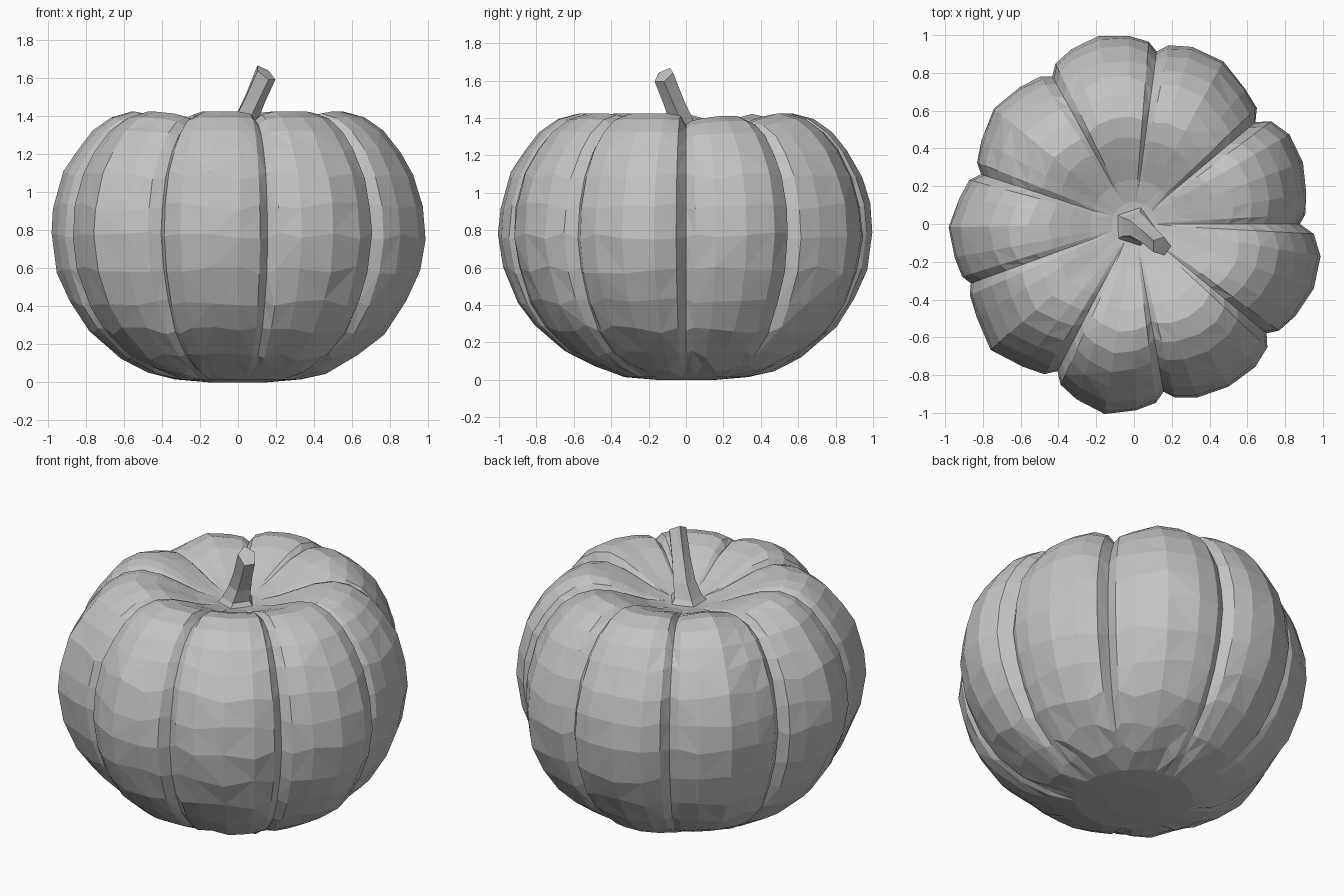
import bpy, bmesh, math, random

if "Cube" in bpy.data.objects:
    bpy.data.objects.remove(bpy.data.objects["Cube"])

random.seed(4)

grey = bpy.data.materials.new("plain_grey")
grey.diffuse_color = (0.55, 0.55, 0.55, 1)
grey.use_nodes = True
grey.node_tree.nodes["Principled BSDF"].inputs["Base Color"].default_value = grey.diffuse_color


def loft(name, rings, bottom, top):
    """Skin closed rings of points, closing each end with a fan to a centre point."""
    bm = bmesh.new()
    vs = [[bm.verts.new(p) for p in ring] for ring in rings]
    n = len(vs[0])
    for a, b in zip(vs, vs[1:]):
        for i in range(n):
            j = (i + 1) % n
            if random.random() < 0.5:
                bm.faces.new((a[i], a[j], b[j]))
                bm.faces.new((a[i], b[j], b[i]))
            else:
                bm.faces.new((a[i], a[j], b[i]))
                bm.faces.new((a[j], b[j], b[i]))
    lo, hi = bm.verts.new(bottom), bm.verts.new(top)
    for i in range(n):
        j = (i + 1) % n
        bm.faces.new((vs[0][j], vs[0][i], lo))
        bm.faces.new((vs[-1][i], vs[-1][j], hi))
    bmesh.ops.recalc_face_normals(bm, faces=bm.faces)
    me = bpy.data.meshes.new(name)
    bm.to_mesh(me)
    bm.free()
    me.materials.append(grey)
    ob = bpy.data.objects.new(name, me)
    bpy.context.collection.objects.link(ob)
    return ob


# lobes: start groove angle, groove radius, then three radii across the lobe
lobes = [
    (0, .875, .93, .95, .95),
    (40, .84, .93, .985, .985),
    (82.5, .92, 1.0, 1.01, .98),
    (119, .89, .945, .965, .92),
    (162, .852, .935, .985, .97),
    (200, .917, .97, 1.01, .955),
    (242.5, .875, .975, 1.015, .985),
    (280, .90, .975, 1.0, .99),
    (320.5, .909, .985, 1.01, 1.0),
]

# outline columns (angle, radius), with steep sides beside each groove
columns = []
for k, (a0, g0, r1, r2, r3) in enumerate(lobes):
    nxt = lobes[(k + 1) % len(lobes)]
    a1, g1 = nxt[0] + (360 if k == len(lobes) - 1 else 0), nxt[1]
    for t, r in ((0, g0), (.08, g0 + .62 * (r1 - g0)), (.25, r1), (.5, r2),
                 (.75, r3), (.92, g1 + .62 * (r3 - g1))):
        columns.append((math.radians(a0 + (a1 - a0) * t), r))

# body profile: radius, height, groove strength, groove drop in height
profile = [
    (.16, .0, .1, 0), (.34, .015, .15, 0), (.50, .065, .3, 0), (.64, .135, .5, 0),
    (.80, .27, .75, 0), (.90, .42, .95, 0), (.97, .59, 1, 0), (1.0, .77, 1, 0),
    (.985, .93, 1, 0), (.94, 1.09, 1, 0), (.865, 1.22, 1, .15), (.78, 1.325, 1, .3),
    (.68, 1.395, 1, .5), (.57, 1.425, .9, .65), (.46, 1.405, .8, .55), (.35, 1.36, .5, .35),
    (.24, 1.31, .3, .15), (.12, 1.275, .1, 0),
]
rings = []
for r, z, w, drop in profile:
    ring = []
    wobble = .022 if .05 < z < 1.25 else 0
    for a, o in columns:
        rad = r * (.97 + (o - .97) * w) + random.uniform(-.004, .004) * w
        zz = z + random.uniform(-wobble, wobble)
        rad += (zz - z) * max(-.6, min(.6, (.75 - z))) * (1.6 if z < .4 else .8)  # stay on the curve
        zz -= max(0, .97 - o) * drop
        ring.append((rad * math.cos(a), rad * math.sin(a), zz))
    rings.append(ring)
loft("pumpkin_body", rings, (0, 0, 0), (0, 0, 1.265))

# ribbed, leaning stem with a flared foot and a slanted cut end
path = [(0, -.015, 1.25, .125, 0), (.005, -.015, 1.30, .085, 0), (.035, -.022, 1.38, .068, .1),
        (.085, -.065, 1.49, .056, .4), (.145, -.118, 1.628, .052, .8)]
rings = []
for x, y, z, r, tilt in path:
    ring = []
    for i in range(10):
        a = math.tau * i / 10
        q = r * (1 if i % 2 == 0 else .8)
        dx, dy = q * math.cos(a), q * math.sin(a)
        ring.append((x + dx, y + dy, z - tilt * (dx * .8 - dy * .6)))
    rings.append(ring)
loft("stem", rings, (0, -.015, 1.25), (.145, -.118, 1.63))
